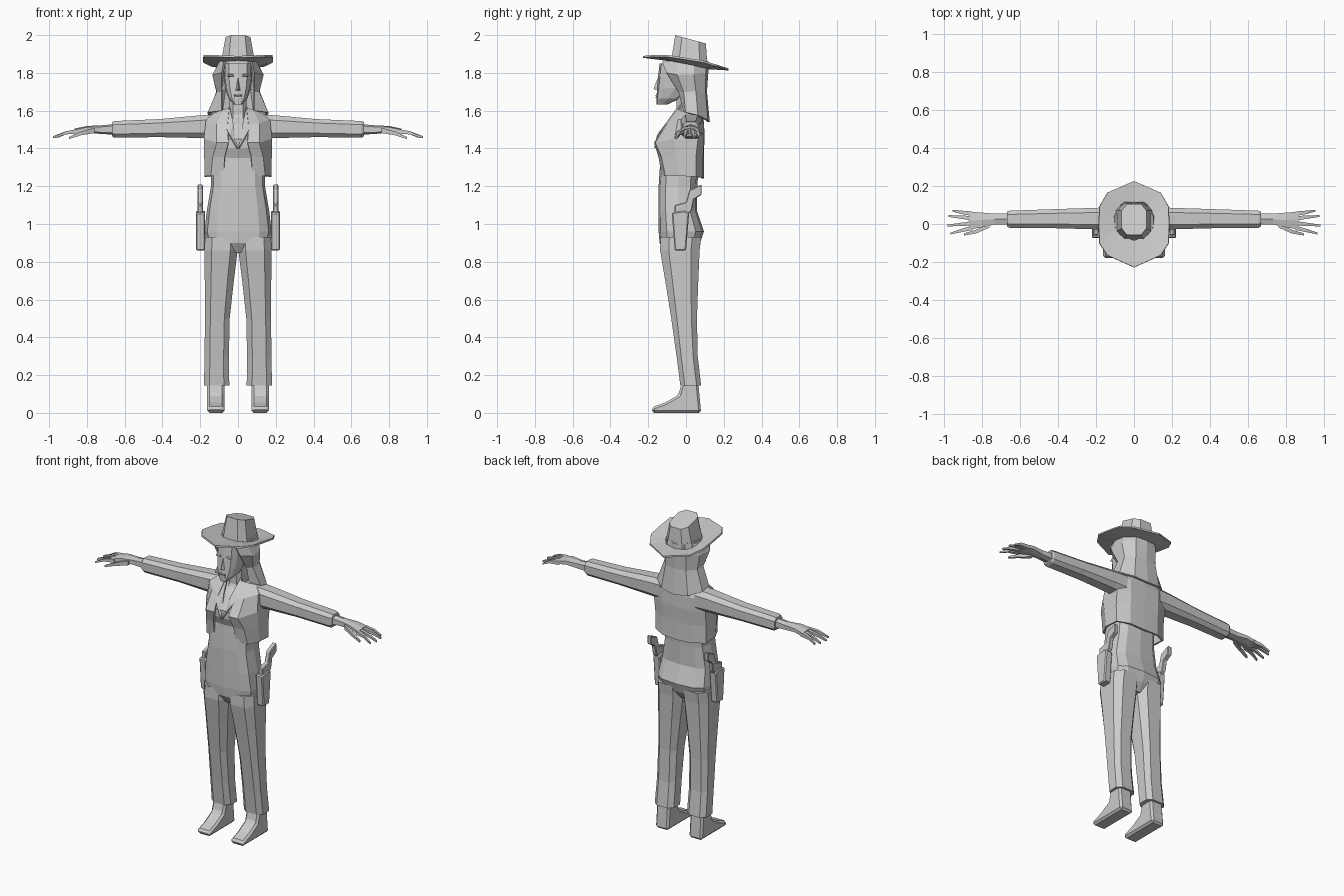
import bpy
import bmesh
import math

default = bpy.data.objects.get("Cube")
if default:
    bpy.data.objects.remove(default, do_unlink=True)

grey = bpy.data.materials.new("plain grey")
grey.use_nodes = True
grey.diffuse_color = (0.6, 0.6, 0.6, 1)
grey.node_tree.nodes["Principled BSDF"].inputs["Base Color"].default_value = grey.diffuse_color


def make(name, verts, faces, mirror=False, thickness=0, bevel=0):
    """Turn points and faces into a flat shaded object with optional modifiers."""
    mesh = bpy.data.meshes.new(name)
    mesh.from_pydata(verts, [], faces)
    bm = bmesh.new()
    bm.from_mesh(mesh)
    bmesh.ops.recalc_face_normals(bm, faces=bm.faces)
    bm.to_mesh(mesh)
    bm.free()
    mesh.materials.append(grey)
    obj = bpy.data.objects.new(name, mesh)
    bpy.context.collection.objects.link(obj)
    if bevel:
        modifier = obj.modifiers.new("bevel", "BEVEL")
        modifier.width = bevel
        modifier.segments = 1
    if thickness:
        modifier = obj.modifiers.new("solidify", "SOLIDIFY")
        modifier.thickness = thickness
        modifier.offset = 0
    if mirror:
        obj.modifiers.new("mirror", "MIRROR").use_clip = False
    return obj


def loft(name, rings, closed=True, caps=True, **options):
    """Skin a list of rings that all have the same number of points."""
    count = len(rings[0])
    verts = [point for ring in rings for point in ring]
    faces = []
    for row in range(len(rings) - 1):
        for i in range(count if closed else count - 1):
            j = (i + 1) % count
            low, high = row * count, (row + 1) * count
            faces.append((low + i, low + j, high + j, high + i))
    if closed and caps:
        faces.append(tuple(range(count)))
        faces.append(tuple(range(len(verts) - count, len(verts))))
    return make(name, verts, faces, **options)


def section(a_min, a_max, b_min, b_max, sides=8, boxy=0.65, turn=0.5):
    """Rounded box outline that fills the given rectangle."""
    outline = []
    for i in range(sides):
        angle = math.tau * (i + turn) / sides
        a, b = math.cos(angle), math.sin(angle)
        outline.append([math.copysign(abs(a) ** boxy, a), math.copysign(abs(b) ** boxy, b)])
    a_top = max(p[0] for p in outline)
    b_top = max(p[1] for p in outline)
    return [((a_min + a_max + (a_max - a_min) * a / a_top) / 2,
             (b_min + b_max + (b_max - b_min) * b / b_top) / 2) for a, b in outline]


def level(z, x_min, x_max, y_min, y_max, tilt=0, **shape):
    """Horizontal ring, sloped along y by tilt."""
    return [(x, y, z + tilt * y) for x, y in section(x_min, x_max, y_min, y_max, **shape)]


def body(name, table, **shape):
    """Symmetric loft from rows of height, half width, front and back."""
    return loft(name, [level(z, -w, w, front, back, **shape) for z, w, front, back in table])


def limb(name, table, **shape):
    """Mirrored loft along x from rows of x, y range and z range."""
    rings = [[(x, y, z) for y, z in section(*box, **shape)] for x, *box in table]
    return loft(name, rings, mirror=True)


def finger(name, path, radius):
    """Tapered four sided finger along x."""
    rows = []
    for i, (x, y, z) in enumerate(path):
        r = radius * (1 - 0.3 * i)
        rows.append((x, y - r, y + r, z - r, z + r))
    limb(name, rows, sides=4)


def prism(name, profile, x_min, x_max, **options):
    """Side profile in y and z, extruded across x."""
    rings = [[(x, y, z) for y, z in profile] for x in (x_min, x_max)]
    return loft(name, rings, **options)


def shell(name, halves, thickness):
    """Open sheet from half outlines running from front edge to back centre."""
    rings = []
    for half in halves:
        other = [(-x, y, z) for x, y, z in half[:-1]]
        rings.append(other + half[::-1])
    return loft(name, rings, closed=False, thickness=thickness)


# Shirt and pelvis
body("shirt", [
    (.85, .06, -.11, .04), (.9, .165, -.14, .075), (.96, .178, -.145, .095),
    (1.07, .165, -.145, .058), (1.2, .143, -.145, .06), (1.35, .14, -.135, .07),
    (1.4, .145, -.155, .075), (1.45, .15, -.155, .08), (1.53, .14, -.095, .085),
    (1.58, .07, -.04, .08)], sides=12, turn=0)

# Trousers
loft("trouser_leg", [level(z, *box) for z, *box in [
    (.145, .046, .18, -.03, .08), (.3, .048, .177, -.05, .062),
    (.5, .044, .175, -.078, .058), (.7, .022, .176, -.11, .065),
    (.86, .002, .178, -.137, .072), (.93, .002, .175, -.135, .08)]], mirror=True)

# Boots
prism("boot", [(-.18, 0), (-.18, .03), (-.11, .055), (-.04, .095), (-.022, .16),
               (.065, .16), (.08, 0)], .072, .163, mirror=True, bevel=.012)

# Vest, open at the front
shell("vest", [
    [(.075, -.122, 1.255), (.14, -.105, 1.255), (.172, -.04, 1.255),
     (.172, .05, 1.25), (.1, .085, 1.245), (0, .088, 1.24)],
    [(.07, -.14, 1.355), (.13, -.125, 1.355), (.173, -.05, 1.36),
     (.173, .05, 1.36), (.1, .085, 1.36), (0, .088, 1.36)],
    [(.05, -.163, 1.43), (.11, -.158, 1.43), (.175, -.06, 1.45),
     (.175, .06, 1.45), (.1, .09, 1.45), (0, .092, 1.45)],
    [(.055, -.11, 1.52), (.11, -.095, 1.53), (.165, -.04, 1.55),
     (.165, .07, 1.55), (.1, .088, 1.53), (0, .09, 1.53)],
    [(.045, -.045, 1.61), (.08, -.03, 1.6), (.12, .0, 1.585),
     (.12, .06, 1.58), (.08, .075, 1.58), (0, .08, 1.59)]], .012)

# Collar wings and neck
make("collar_wing", [(.045, -.03, 1.625), (.08, -.09, 1.54), (.045, -.15, 1.47),
                     (.005, -.165, 1.4), (.025, -.105, 1.53)],
     [(0, 1, 4), (1, 2, 4), (2, 3, 4)], mirror=True, thickness=.008)
body("neck", [(1.5, .06, -.09, .06), (1.58, .045, -.05, .06), (1.7, .045, -.05, .05)])

# Head and face
body("head", [(1.632, .022, -.155, -.1), (1.665, .05, -.157, -.03), (1.72, .068, -.153, .04),
              (1.775, .074, -.148, .07), (1.85, .076, -.14, .08)], sides=12, turn=0)
make("nose", [(0, -.145, 1.785), (.016, -.145, 1.705), (-.016, -.145, 1.705),
              (0, -.172, 1.715)], [(0, 1, 3), (0, 3, 2), (1, 2, 3)])
prism("lips", [(-.14, 1.688), (-.162, 1.682), (-.158, 1.675), (-.162, 1.668), (-.14, 1.662)],
      -.02, .02)
prism("eyelid", [(-.13, 1.797), (-.148, 1.79), (-.149, 1.783), (-.13, 1.777)],
      .02, .052, mirror=True)
prism("ear", [(-.045, 1.71), (-.055, 1.76), (-.02, 1.77), (-.015, 1.735)],
      .06, .09, mirror=True)

# Long hair
shell("hair", [
    [(.07, -.125, 1.86), (.092, -.05, 1.86), (.095, .04, 1.86), (.06, .1, 1.86), (0, .112, 1.86)],
    [(.082, -.1, 1.8), (.13, -.045, 1.79), (.12, .04, 1.79), (.07, .1, 1.8), (0, .112, 1.8)],
    [(.085, -.035, 1.7), (.108, -.01, 1.7), (.11, .05, 1.7), (.07, .098, 1.7), (0, .105, 1.7)],
    [(.085, -.01, 1.6), (.155, .0, 1.59), (.155, .06, 1.575), (.09, .11, 1.55), (0, .12, 1.54)]],
    .012)

# Hat brim with raised sides, then the crown
half_brim = [(0, -.228, 1.885), (.14, -.165, 1.89), (.183, -.1, 1.89), (.185, 0, 1.875),
             (.183, .09, 1.86), (.14, .165, 1.838), (0, .226, 1.818)]
outer = half_brim + [(-x, y, z) for x, y, z in half_brim[-2:0:-1]]
inner = [(x * .52, y * .45 + .015, 1.847 - .1 * y) for x, y, z in outer]
loft("hat_brim", [outer, inner], caps=False, thickness=.01)
body("hat_crown", [(1.84, .095, -.085, .115), (1.87, .088, -.078, .112)])
loft("hat_top", [level(1.865, -.088, .088, -.078, .112, tilt=-.05),
                 level(1.984, -.066, .066, -.057, .105, tilt=-.27)])

# Sleeves and hands
limb("sleeve", [(.12, -.03, .088, 1.45, 1.58), (.2, -.028, .085, 1.455, 1.575),
                (.42, -.022, .078, 1.46, 1.555), (.655, -.02, .07, 1.457, 1.545),
                (.668, -.012, .064, 1.465, 1.54)], sides=8)
limb("palm", [(.64, -.004, .056, 1.472, 1.53), (.73, -.002, .054, 1.477, 1.522),
              (.8, -.018, .06, 1.485, 1.519), (.865, -.028, .064, 1.474, 1.505)], sides=6)
for label, y, spread, reach in [("index", -.02, -.03, .965), ("middle", .004, -.012, .98),
                                ("ring", .03, .012, .975), ("little", .054, .016, .955)]:
    finger(label + "_finger", [(.85, y, 1.49), (.91, y + spread * .5, 1.483),
                               (reach, y + spread, 1.46)], .012)
finger("thumb", [(.76, -.005, 1.495), (.83, -.04, 1.48), (.895, -.055, 1.455)], .014)

# Holsters and pistols at the hips
prism("holster", [(-.06, .86), (-.075, 1.06), (-.01, 1.07), (.017, 1.06), (.0, .86)],
      .175, .222, mirror=True, bevel=.006)
prism("pistol", [(-.06, 1.04), (-.06, 1.1), (0, 1.115), (.018, 1.18), (.083, 1.21),
                 (.083, 1.155), (.042, 1.13), (.03, 1.07), (.0, 1.04)],
      .186, .214, mirror=True, bevel=.004)
